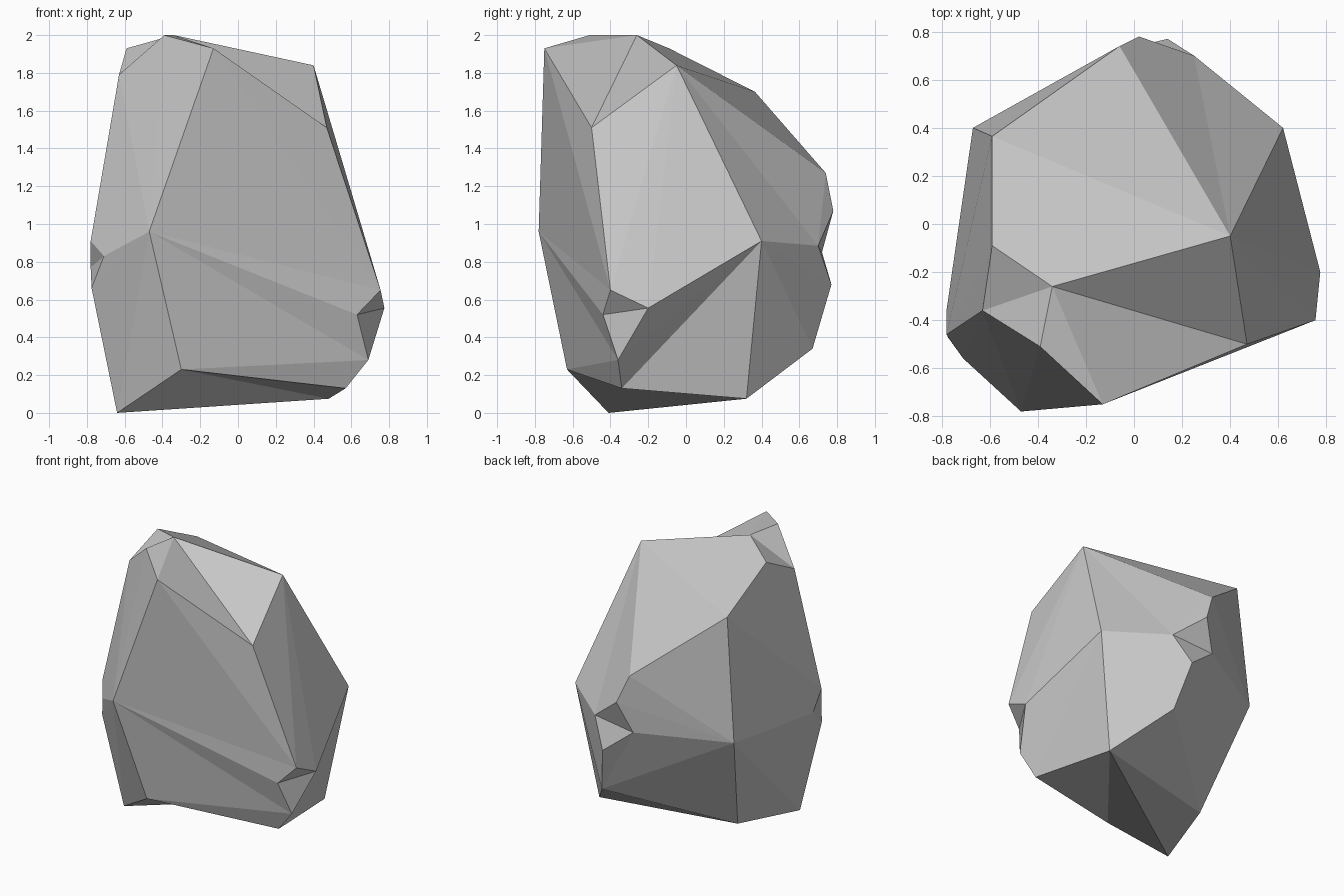
import bpy
import bmesh
from mathutils import Vector

if "Cube" in bpy.data.objects:
    bpy.data.objects.remove(bpy.data.objects["Cube"], do_unlink=True)

# One plain stone colour
stone = bpy.data.materials.new("stone_grey")
stone.use_nodes = True
grey = (0.57, 0.57, 0.57, 1.0)
stone.diffuse_color = grey
stone.node_tree.nodes["Principled BSDF"].inputs["Base Color"].default_value = grey

# Outer corners of the boulder, from the crown down to the base
corners = {
    # crown
    "crown_middle": (-.34, -.26, 2), "crown_front": (-.39, -.51, 2),
    "crown_tip": (-.13, -.75, 1.93), "crown_side": (-.59, -.09, 1.93),
    "crown_left": (.4, -.05, 1.84), "crown_right": (-.63, -.36, 1.79),
    # shoulder
    "shoulder_back": (-.59, .365, 1.7), "shoulder_front": (.47, -.5, 1.51),
    "back_upper": (-.06, .74, 1.27), "back_peak": (.02, .78, 1.07),
    # waist
    "front_peak": (-.47, -.78, .96), "left_peak": (.62, .4, .91),
    "right_upper": (-.78, -.46, .91), "right_front": (-.71, -.56, .83),
    "right_middle": (-.78, -.36, .77), "right_lower": (-.775, -.47, .66),
    "right_back": (-.67, .4, .81), "back_left": (.25, .7, .885),
    "back_lower": (.14, .77, .68),
    # corners around the front chip
    "chip_upper": (.755, -.4, .65), "chip_outer": (.775, -.2, .555),
    "chip_lower": (.69, -.36, .28),
    # base
    "back_foot": (.215, .67, .34), "front_foot": (-.3, -.63, .23),
    "left_foot": (.57, -.34, .13), "base_left": (.48, .32, .075),
    "base_back": (-.49, .1, .055), "base_right": (-.64, -.41, 0),
}

bm = bmesh.new()
verts = {name: bm.verts.new(co) for name, co in corners.items()}
hull = bmesh.ops.convex_hull(bm, input=list(bm.verts))
spare = {v for v in hull["geom_interior"] + hull["geom_unused"]
         if isinstance(v, bmesh.types.BMVert)}
bmesh.ops.delete(bm, geom=list(spare), context="VERTS")


def dent(first, second):
    """Turn the ridge between two corners into a valley across it."""
    if verts[first].is_valid and verts[second].is_valid:
        ridge = bm.edges.get((verts[first], verts[second]))
        if ridge:
            bmesh.utils.edge_rotate(ridge, True)


def chip(ring, point):
    """Knock the faces inside a ring of corners inward to one point."""
    rim = {verts[name] for name in ring if verts[name].is_valid}
    faces = [f for f in bm.faces if rim.issuperset(f.verts)]
    border = [e for e in bm.edges
              if sum(f in faces for f in e.link_faces) == 1]
    bmesh.ops.delete(bm, geom=faces, context="FACES")
    deep = bm.verts.new(Vector(point))
    for e in border:
        bm.faces.new((e.verts[0], e.verts[1], deep))


# Shallow valleys in the crown, back, sides and base
for ridge_ends in (
    ("crown_tip", "crown_left"),
    ("crown_side", "crown_front"),
    ("back_upper", "left_peak"),
    ("chip_outer", "base_left"),
    ("chip_lower", "base_left"),
    ("base_right", "left_foot"),
    ("right_upper", "right_lower"),
    ("front_foot", "chip_upper"),
):
    dent(*ridge_ends)

# Chips broken out of the front and the back
chip(("chip_upper", "chip_outer", "chip_lower", "front_peak"),
     (.63, -.44, .52))
chip(("back_peak", "back_left", "back_lower", "right_back", "back_foot"),
     (-.075, .72, .85))

bmesh.ops.recalc_face_normals(bm, faces=list(bm.faces))
mesh = bpy.data.meshes.new("rock")
bm.to_mesh(mesh)
bm.free()
mesh.materials.append(stone)

rock = bpy.data.objects.new("rock", mesh)
bpy.context.collection.objects.link(rock)
